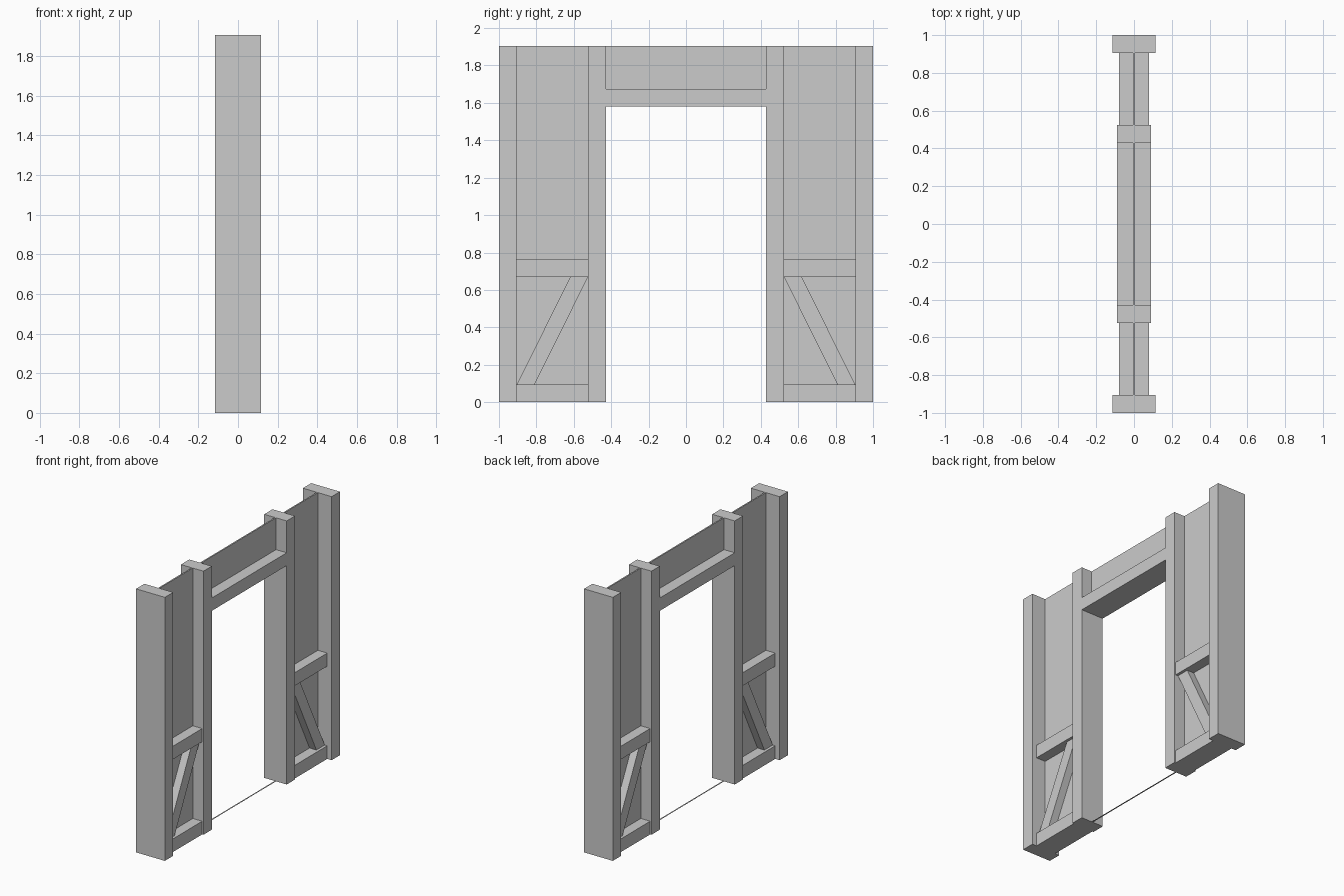
import bpy
import bmesh

cube = bpy.data.objects.get("Cube")
if cube:
    bpy.data.objects.remove(cube, do_unlink=True)

grey = bpy.data.materials.new("plain grey")
grey.use_nodes = True
grey.diffuse_color = (0.6, 0.6, 0.6, 1)
grey.node_tree.nodes["Principled BSDF"].inputs["Base Color"].default_value = grey.diffuse_color

HEIGHT = 1.905
END, OUTER, INNER, DOOR = 1.0, 0.905, 0.523, 0.428   # distances along y
TIMBER = 0.095


def prism(name, outline, half_depth):
    """Extrude a (y, z) outline symmetrically along x."""
    bm = bmesh.new()
    near = [bm.verts.new((-half_depth, y, z)) for y, z in outline]
    far = [bm.verts.new((half_depth, y, z)) for y, z in outline]
    bm.faces.new(near)
    bm.faces.new(far[::-1])
    n = len(outline)
    for i in range(n):
        j = (i + 1) % n
        bm.faces.new((near[i], far[i], far[j], near[j]))
    bmesh.ops.recalc_face_normals(bm, faces=bm.faces[:])
    mesh = bpy.data.meshes.new(name)
    bm.to_mesh(mesh)
    bm.free()
    mesh.materials.append(grey)
    obj = bpy.data.objects.new(name, mesh)
    bpy.context.collection.objects.link(obj)
    return obj


def beam(name, y0, y1, z0, z1, half_depth):
    return prism(name, [(y0, z0), (y1, z0), (y1, z1), (y0, z1)], half_depth)


# Framed bays either side of the doorway
for side, s in (("front", -1), ("back", 1)):
    beam(side + "_outer_post", s * OUTER, s * END, 0, HEIGHT, 0.115)
    beam(side + "_door_post", s * DOOR, s * INNER, 0, HEIGHT, 0.09)
    beam(side + "_wall_panel", s * INNER, s * OUTER, 0, HEIGHT, 0.005)
    beam(side + "_bottom_rail", s * INNER, s * OUTER, 0, TIMBER, 0.08)
    beam(side + "_middle_rail", s * INNER, s * OUTER, 0.67, 0.765, 0.08)
    prism(side + "_diagonal_brace",
          [(s * OUTER, TIMBER), (s * (OUTER - TIMBER), TIMBER),
           (s * INNER, 0.67), (s * (INNER + TIMBER), 0.67)], 0.06)

# Doorway head and threshold
beam("lintel", -DOOR, DOOR, 1.582, 1.675, 0.09)
beam("panel_above_door", -DOOR, DOOR, 1.675, HEIGHT, 0.005)
beam("threshold_strip", -DOOR, DOOR, 0, 0.001, 0.005)
